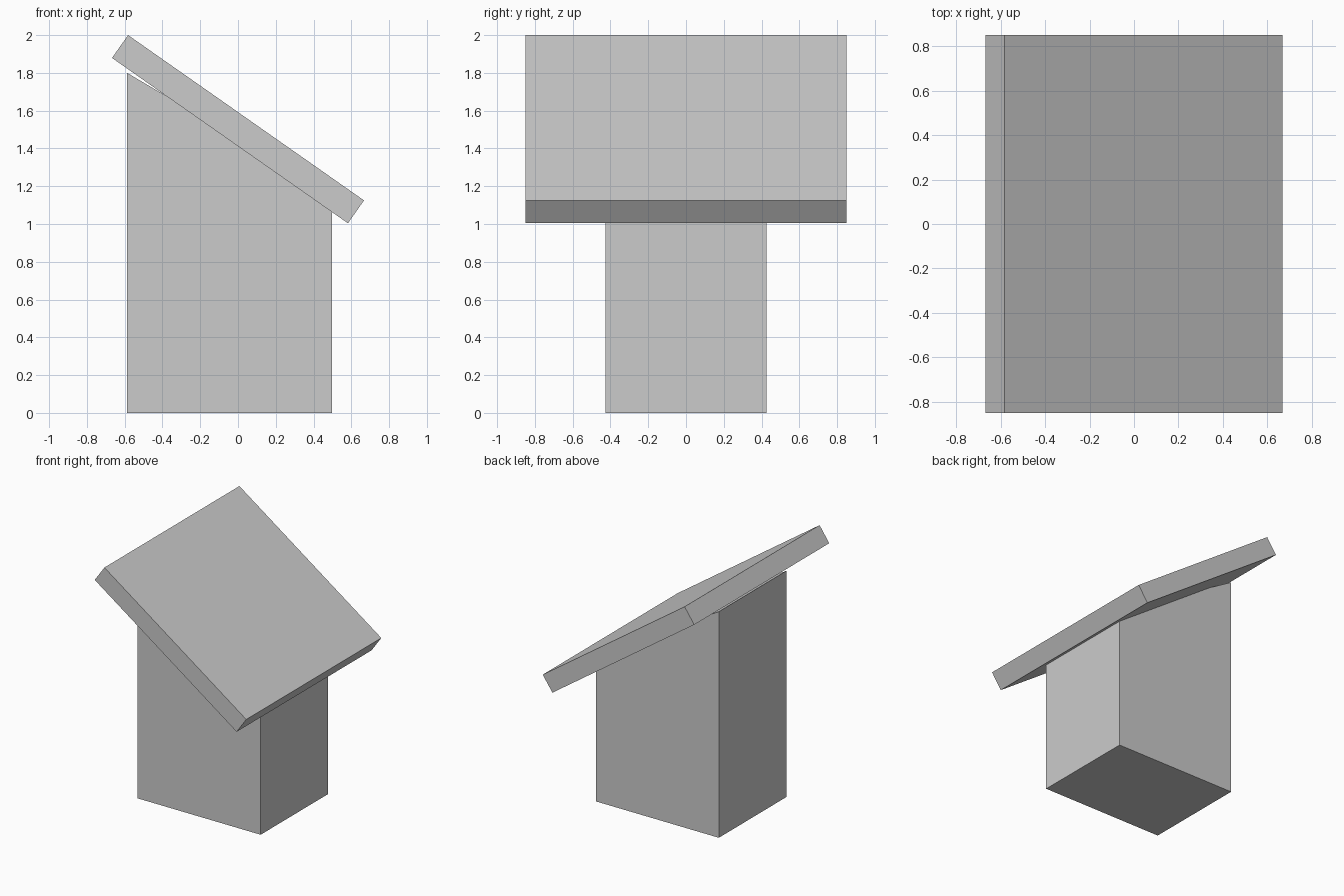
import bpy
import bmesh

if "Cube" in bpy.data.objects:
    bpy.data.objects.remove(bpy.data.objects["Cube"])


def extrude_profile(name, profile, half_width):
    """Prism from an x-z profile, centred on y = 0."""
    bm = bmesh.new()
    face = bm.faces.new([bm.verts.new((x, -half_width, z)) for x, z in profile])
    ext = bmesh.ops.extrude_face_region(bm, geom=[face])
    verts = [g for g in ext["geom"] if isinstance(g, bmesh.types.BMVert)]
    bmesh.ops.translate(bm, verts=verts, vec=(0, 2 * half_width, 0))
    bmesh.ops.recalc_face_normals(bm, faces=bm.faces)
    mesh = bpy.data.meshes.new(name)
    bm.to_mesh(mesh)
    bm.free()
    obj = bpy.data.objects.new(name, mesh)
    bpy.context.collection.objects.link(obj)
    return obj


# Body with a sloping top that sinks into the roof
extrude_profile("body", [(-0.587, 0), (0.497, 0), (0.497, 1.16), (-0.587, 1.8)], 0.425)

# Tilted roof slab
extrude_profile("roof", [(-0.667, 1.879), (0.582, 1.004), (0.667, 1.125), (-0.582, 2.0)], 0.849)
